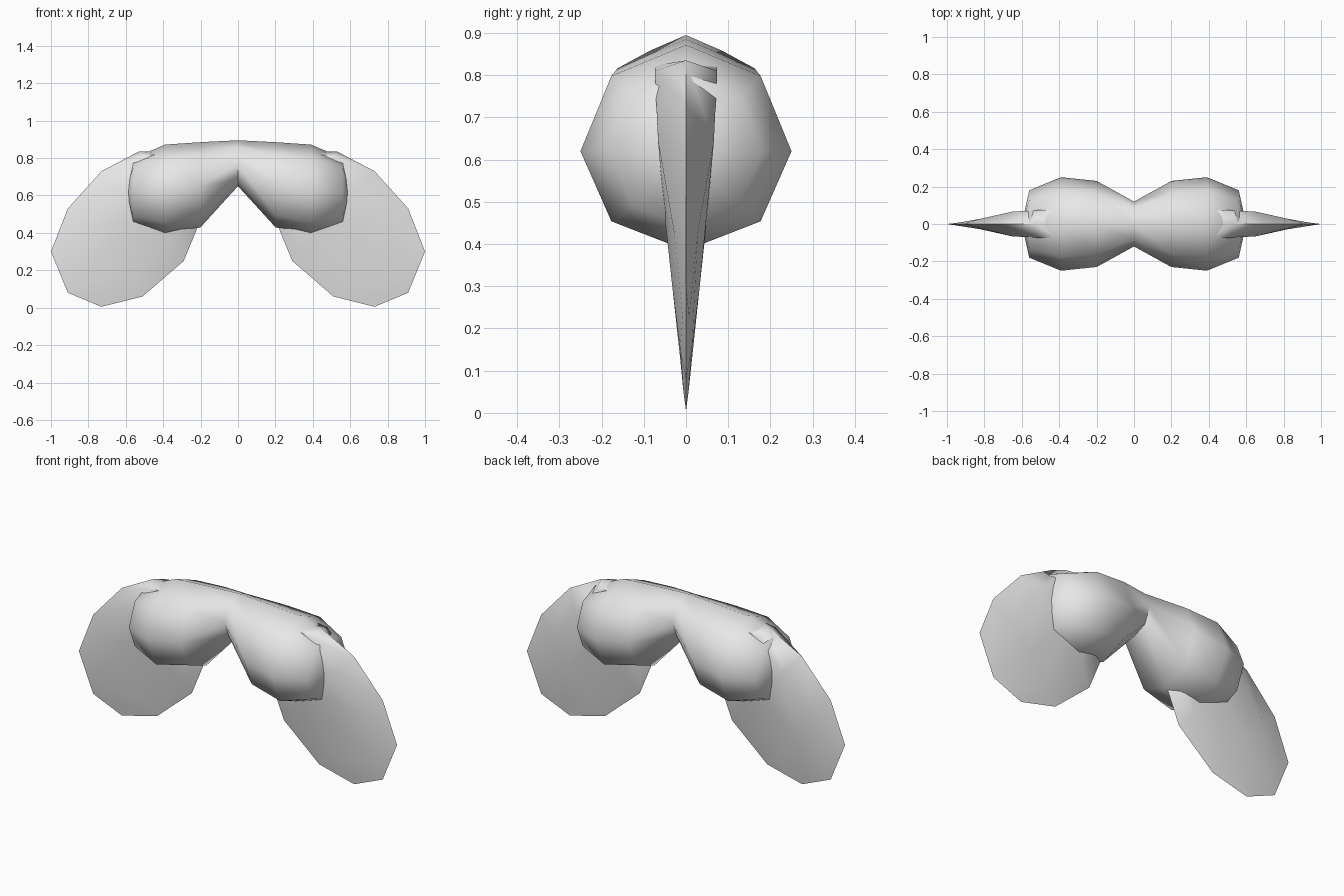
import bpy, bmesh, math
from mathutils import Vector

if "Cube" in bpy.data.objects:
    bpy.data.objects.remove(bpy.data.objects["Cube"], do_unlink=True)

gray = bpy.data.materials.new("plain gray")
gray.use_nodes = True
gray.diffuse_color = (0.8, 0.8, 0.8, 1)
gray.node_tree.nodes["Principled BSDF"].inputs["Base Color"].default_value = (0.8, 0.8, 0.8, 1)


def loft(name, rings, start=None, end=None):
    """Skin a list of equal closed rings, closing the ends to a point or a cap."""
    bm = bmesh.new()
    rows = [[bm.verts.new(p) for p in ring] for ring in rings]
    n = len(rows[0])
    for a, b in zip(rows, rows[1:]):
        for i in range(n):
            j = (i + 1) % n
            bm.faces.new((a[i], a[j], b[j], b[i]))
    for row, tip in ((rows[0], start), (rows[-1], end)):
        if tip is None:
            bm.faces.new(row)
        else:
            v = bm.verts.new(tip)
            for i in range(n):
                bm.faces.new((row[i], row[(i + 1) % n], v))
    bmesh.ops.recalc_face_normals(bm, faces=bm.faces)
    mesh = bpy.data.meshes.new(name)
    bm.to_mesh(mesh)
    bm.free()
    mesh.materials.append(gray)
    obj = bpy.data.objects.new(name, mesh)
    bpy.context.collection.objects.link(obj)
    bpy.ops.object.select_all(action='DESELECT')
    obj.select_set(True)
    bpy.context.view_layer.objects.active = obj
    bpy.ops.object.shade_smooth_by_angle(angle=math.radians(60))
    return obj


def body_ring(x, top, mid, bottom, half):
    """Eight-sided section across the body."""
    ring = []
    for i in range(8):
        a = math.tau * i / 8
        reach = top - mid if math.sin(a) > 0 else mid - bottom
        ring.append((x, half * math.cos(a), mid + reach * math.sin(a)))
    return ring


# Twin-lobed body pinched at the middle: x, top, middle, bottom, half depth
SECTIONS = [(0, 0.895, 0.77, 0.65, 0.12), (0.2, 0.885, 0.65, 0.43, 0.23),
            (0.39, 0.872, 0.62, 0.385, 0.25), (0.56, 0.80, 0.62, 0.44, 0.18)]
sections = [(-x, *rest) for x, *rest in SECTIONS[:0:-1]] + SECTIONS
loft("body", [body_ring(*s) for s in sections], (-0.6, 0, 0.62), (0.6, 0, 0.62))


# Thin drooping side lobes: outer rim, inner rim, shoulder position, thicknesses
LOBE = [((0.42, 0.835), (0.25, 0.55), 0.96, 0.072, 0.065, 0.05),
        ((0.53, 0.835), (0.22, 0.42), 0.94, 0.074, 0.066, 0.042),
        ((0.73, 0.73), (0.29, 0.25), 0.82, 0.066, 0.053, 0.03),
        ((0.91, 0.53), (0.51, 0.06), 0.78, 0.028, 0.032, 0.014),
        ((1.0, 0.30), (0.73, 0.005), 0.75, 0.008, 0.014, 0.006)]


def lobe_ring(outer, inner, shoulder, thick, mid_thick, low_thick, side):
    def at(t, y):
        p = Vector(inner).lerp(Vector(outer), t)
        return (side * p.x, y, p.y)
    half = [(shoulder, thick), (0.5, mid_thick), (0.15, low_thick)]
    return ([at(1, 0)] + [at(t, y) for t, y in half] + [at(0, 0)]
            + [at(t, -y) for t, y in reversed(half)])


for label, side in (("left", 1), ("right", -1)):
    loft(label + "_lobe", [lobe_ring(*r, side) for r in LOBE],
         None, (side * 0.91, 0, 0.08))
